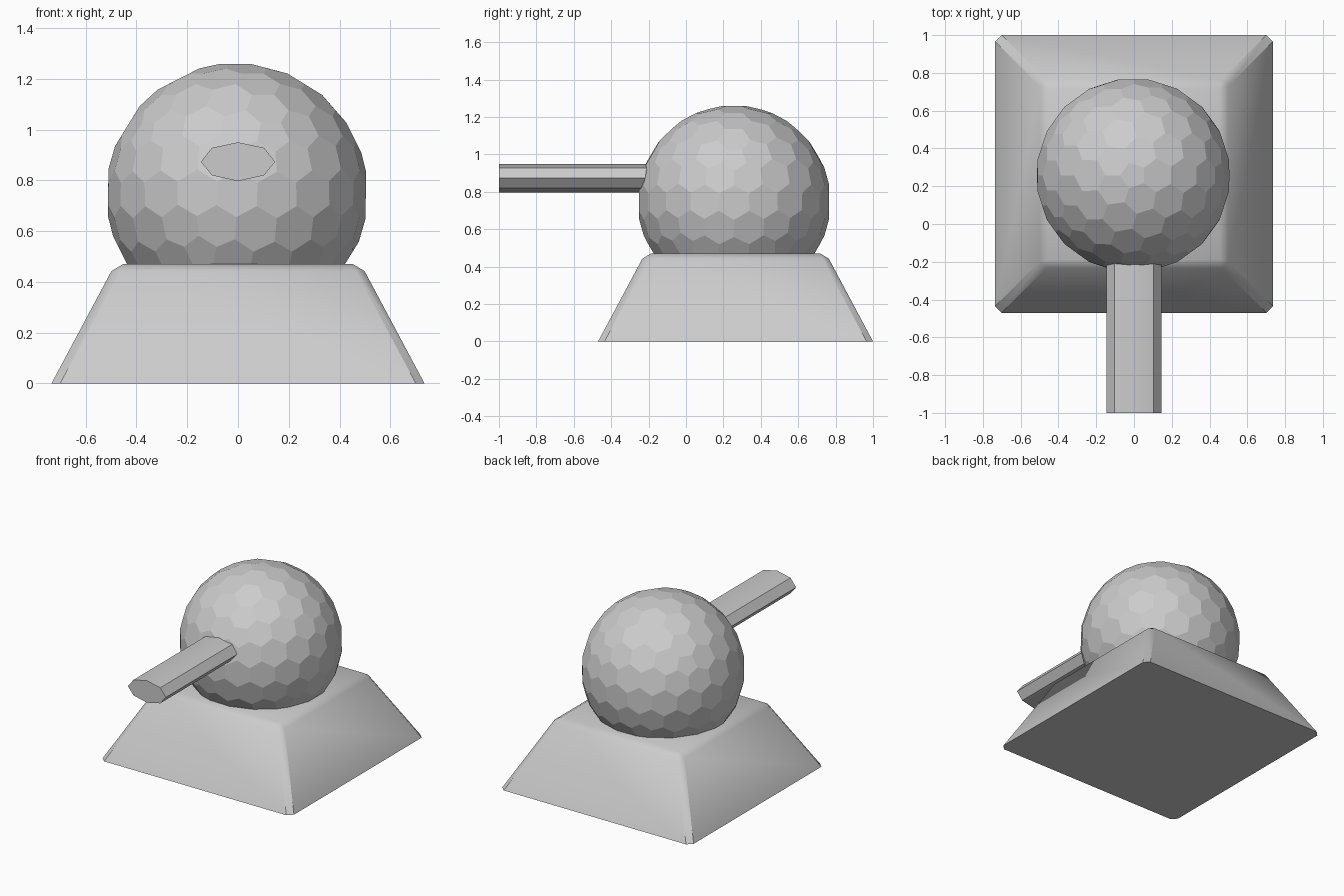
import bpy, bmesh, math
from mathutils import Vector, Matrix

if "Cube" in bpy.data.objects:
    bpy.data.objects.remove(bpy.data.objects["Cube"])


def add_object(name, bm, smooth_angle=None):
    bmesh.ops.recalc_face_normals(bm, faces=bm.faces)
    mesh = bpy.data.meshes.new(name)
    bm.to_mesh(mesh)
    bm.free()
    obj = bpy.data.objects.new(name, mesh)
    bpy.context.collection.objects.link(obj)
    if smooth_angle:
        bpy.ops.object.select_all(action='DESELECT')
        obj.select_set(True)
        bpy.context.view_layer.objects.active = obj
        bpy.ops.object.shade_smooth_by_angle(angle=math.radians(smooth_angle))
    return obj


CENTRE_Y = 0.265

# Base: square frustum, every edge chamfered except around the bottom
bm = bmesh.new()
height, low, high = 0.47, 0.735, 0.484
place = Matrix.Translation((0, CENTRE_Y, height / 2)) @ Matrix.Rotation(math.pi / 4, 4, 'Z')
bmesh.ops.create_cone(bm, cap_ends=True, segments=4, radius1=low * math.sqrt(2),
                      radius2=high * math.sqrt(2), depth=height, matrix=place)
edges = [e for e in bm.edges if max(v.co.z for v in e.verts) > 0.1]
bmesh.ops.bevel(bm, geom=edges, offset=0.031, segments=1, affect='EDGES')
add_object("base", bm, 35)

# Ball: pentagon and hexagon facets, the dual of an icosphere
ico = bmesh.new()
bmesh.ops.create_icosphere(ico, subdivisions=3, radius=1)
ico.faces.ensure_lookup_table()
bm = bmesh.new()
centre, radius = Vector((-0.004, CENTRE_Y - 0.008, 0.747)), 0.516
corners = {f.index: bm.verts.new(centre + f.calc_center_median().normalized() * radius)
           for f in ico.faces}
for v in ico.verts:
    side = v.co.orthogonal().normalized()
    up = v.co.cross(side)

    def around(f):
        d = f.calc_center_median() - v.co
        return math.atan2(d.dot(up), d.dot(side))
    bm.faces.new([corners[f.index] for f in sorted(v.link_faces, key=around)])
ico.free()
add_object("ball", bm)

# Barrel: flattened eight-sided rod pointing forward
bm = bmesh.new()
profile = [(0, 0.95), (0.103, 0.928), (0.146, 0.873), (0.103, 0.82),
           (0, 0.797), (-0.103, 0.82), (-0.146, 0.873), (-0.103, 0.928)]
cap = bm.faces.new([bm.verts.new((x, -1, z)) for x, z in profile])
out = bmesh.ops.extrude_face_region(bm, geom=[cap], use_keep_orig=True)
moved = [g for g in out["geom"] if isinstance(g, bmesh.types.BMVert)]
bmesh.ops.translate(bm, verts=moved, vec=(0, 0.83, 0))
add_object("barrel", bm, 35)
